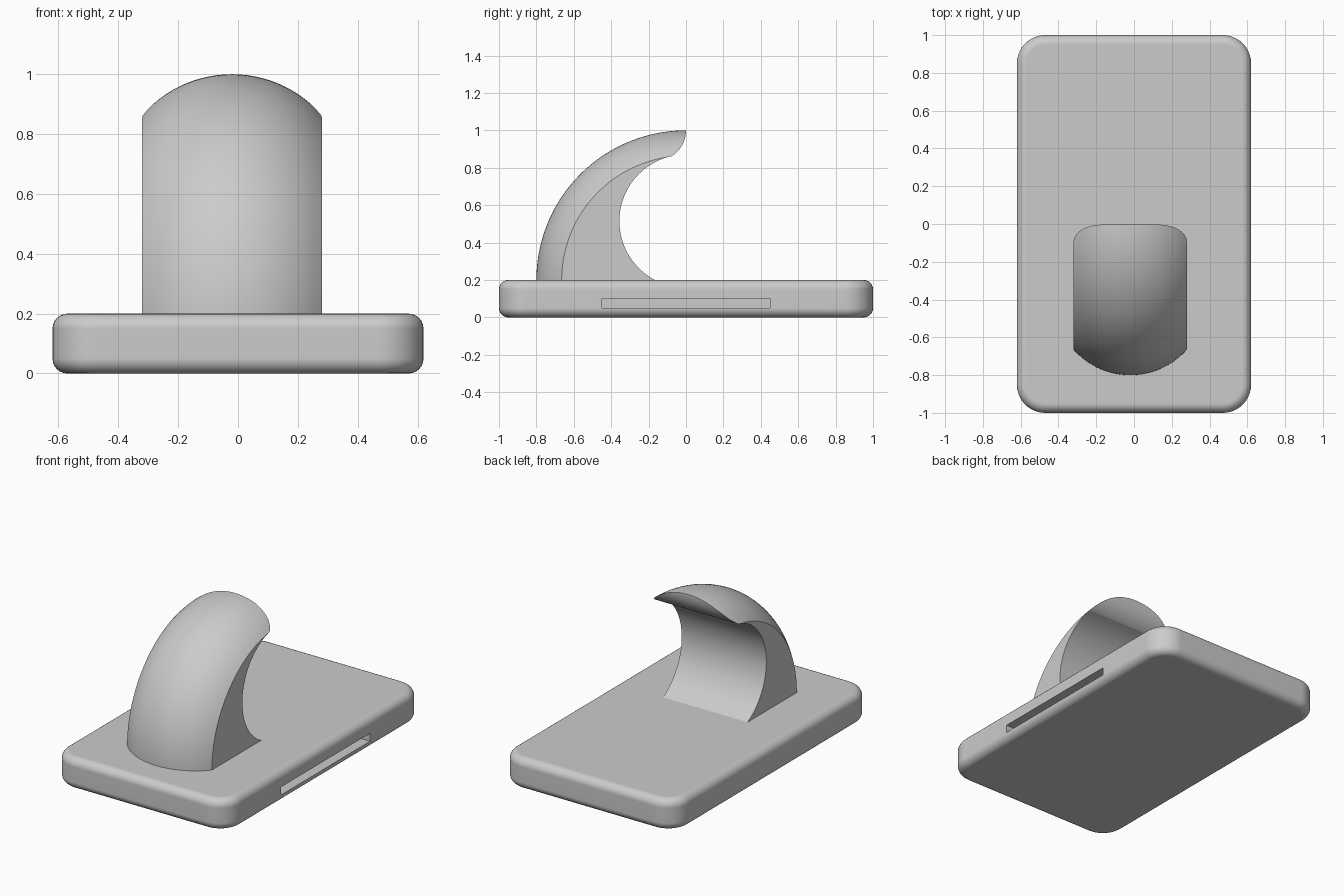
import bpy, bmesh, math

cube = bpy.data.objects.get("Cube")
if cube:
    bpy.data.objects.remove(cube, do_unlink=True)

grey = bpy.data.materials.new("light_grey")
grey.use_nodes = True
grey.diffuse_color = (0.6, 0.6, 0.6, 1)
grey.node_tree.nodes["Principled BSDF"].inputs["Base Color"].default_value = (0.6, 0.6, 0.6, 1)


def add_object(name, bm):
    bmesh.ops.recalc_face_normals(bm, faces=bm.faces)
    mesh = bpy.data.meshes.new(name)
    bm.to_mesh(mesh)
    bm.free()
    mesh.materials.append(grey)
    obj = bpy.data.objects.new(name, mesh)
    bpy.context.collection.objects.link(obj)
    return obj


def box(size, centre):
    bm = bmesh.new()
    bmesh.ops.create_cube(bm, size=1)
    bmesh.ops.scale(bm, vec=size, verts=bm.verts)
    bmesh.ops.translate(bm, vec=centre, verts=bm.verts)
    return bm


def prism(profile, x0, x1):
    """Extrude a (y, z) outline along x."""
    bm = bmesh.new()
    face = bm.faces.new([bm.verts.new((x0, y, z)) for y, z in profile])
    out = bmesh.ops.extrude_face_region(bm, geom=[face])["geom"]
    verts = [v for v in out if isinstance(v, bmesh.types.BMVert)]
    bmesh.ops.translate(bm, vec=(x1 - x0, 0, 0), verts=verts)
    return bm


def arc(cy, cz, r, start, end, steps):
    angles = [math.radians(start + (end - start) * i / steps) for i in range(steps + 1)]
    return [(cy + r * math.cos(a), cz + r * math.sin(a)) for a in angles]


def cut(obj, cutter):
    mod = obj.modifiers.new("cut", "BOOLEAN")
    mod.operation = "DIFFERENCE"
    mod.solver = "EXACT"
    mod.object = cutter
    bpy.ops.object.select_all(action="DESELECT")
    obj.select_set(True)
    bpy.context.view_layer.objects.active = obj
    bpy.ops.object.modifier_apply(modifier=mod.name)
    bpy.data.objects.remove(cutter, do_unlink=True)


def smooth(obj, degrees):
    bpy.ops.object.select_all(action="DESELECT")
    obj.select_set(True)
    bpy.context.view_layer.objects.active = obj
    bpy.ops.object.shade_smooth_by_angle(angle=math.radians(degrees))
    mod = obj.modifiers.new("weighted_normals", "WEIGHTED_NORMAL")
    mod.keep_sharp = True


# Base: slab with round corners and softened rims
bm = box((1.24, 2, 0.2), (0, 0, 0.1))
upright = [e for e in bm.edges if abs(e.verts[0].co.z - e.verts[1].co.z) > 0.1]
bmesh.ops.bevel(bm, geom=upright, offset=0.15, segments=10, profile=0.5, affect="EDGES")
rims = [e for e in bm.edges if abs(e.verts[0].co.z - e.verts[1].co.z) < 0.01]
bmesh.ops.bevel(bm, geom=rims, offset=0.05, segments=6, profile=0.5, affect="EDGES")
base = add_object("base", bm)

# Side slot
cut(base, add_object("slot_cutter", box((0.4, 0.9, 0.05), (0.62, 0, 0.075))))
smooth(base, 30)

# Hook: crowned section turned about the x axis
CENTRE_X, HALF, AXIS_Z, TUBE = -0.02, 0.3, 0.2, 0.4
COLS, ROWS = 28, 48
bm = bmesh.new()
columns = []
for i in range(COLS + 1):
    dx = -HALF + 2 * HALF * i / COLS
    radius = TUBE + math.sqrt(TUBE ** 2 - dx ** 2)
    outline = arc(0, AXIS_Z, radius, 182, 86, ROWS) + [(0.05, AXIS_Z - 0.03)]
    columns.append([bm.verts.new((CENTRE_X + dx, y, z)) for y, z in outline])
for a, b in zip(columns, columns[1:]):
    for j in range(len(a)):
        k = (j + 1) % len(a)
        bm.faces.new((a[j], a[k], b[k], b[j]))
bm.faces.new(columns[0])
bm.faces.new(columns[-1])
hook = add_object("hook", bm)

# Hollow of the hook and its curled lip
hollow = arc(0, 0.515, 0.356, 260, 103, 48)
lip = arc(-0.1625, 1, 0.1625, -59.5, 0, 12)
outline = hollow + lip + [(0, 1.2), (0.4, 1.2), (0.4, 0.1), (-0.062, 0.1)]
cut(hook, add_object("hollow_cutter", prism(outline, -0.6, 0.6)))
smooth(hook, 30)
